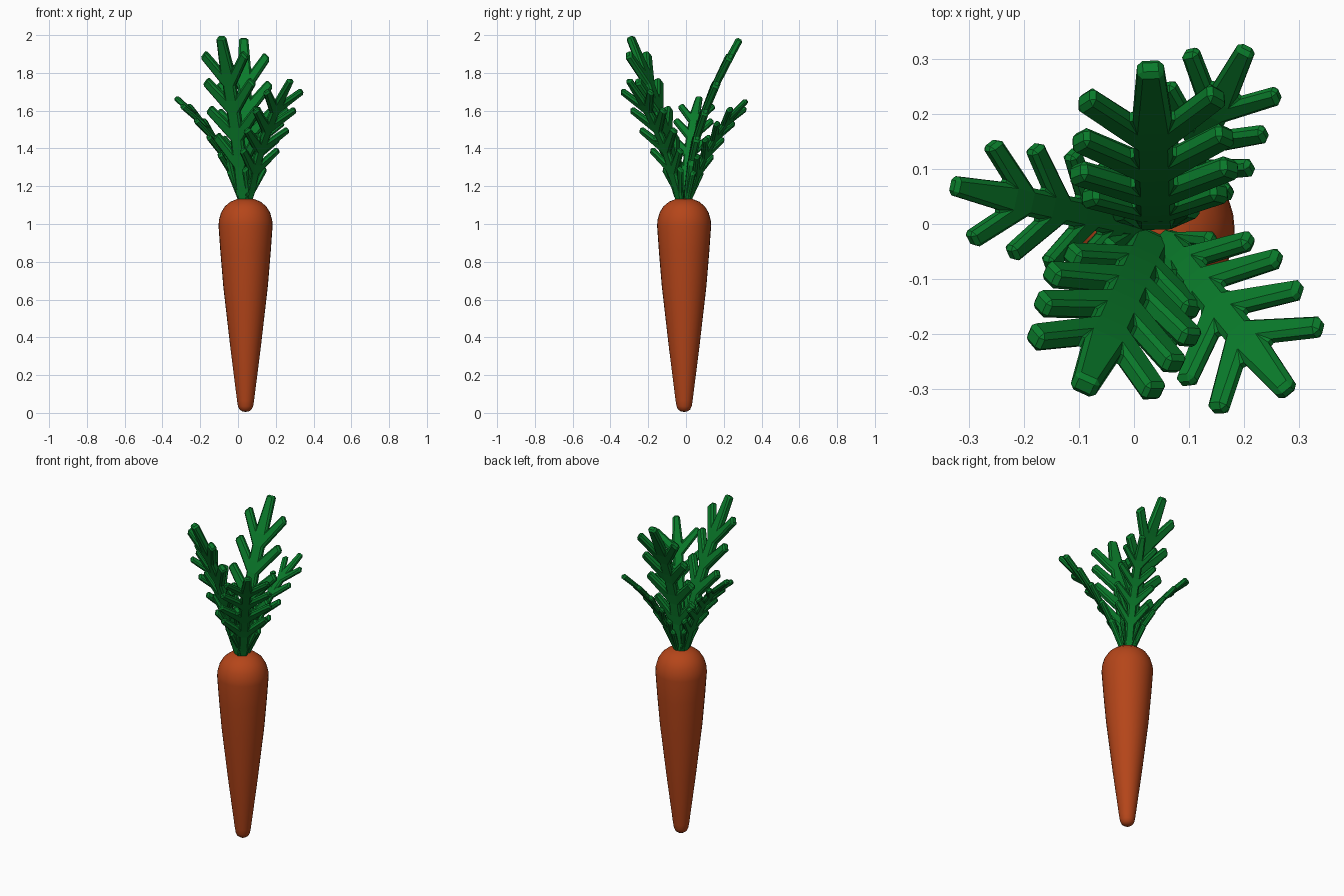
import bpy, bmesh, math
from mathutils import Vector

if "Cube" in bpy.data.objects:
    bpy.data.objects.remove(bpy.data.objects["Cube"])

CENTRE = Vector((0.04, -0.01, 0))


def material(name, colour):
    m = bpy.data.materials.new(name)
    m.diffuse_color = (*colour, 1)
    m.use_nodes = True
    m.node_tree.nodes["Principled BSDF"].inputs["Base Color"].default_value = m.diffuse_color
    return m


def make_object(name, bm, mat):
    bmesh.ops.recalc_face_normals(bm, faces=bm.faces)
    me = bpy.data.meshes.new(name)
    bm.to_mesh(me)
    bm.free()
    me.materials.append(mat)
    ob = bpy.data.objects.new(name, me)
    bpy.context.collection.objects.link(ob)
    return ob


orange = material("carrot_orange", (0.46, 0.06, 0.01))
green = material("leaf_green", (0.003, 0.20, 0.024))

# Root: lathed profile (radius, height)
profile = [(0, 0.005), (0.018, 0.008), (0.032, 0.018), (0.040, 0.035),
           (0.045, 0.065), (0.081, 0.35), (0.118, 0.67), (0.133, 0.85),
           (0.143, 0.99), (0.141, 1.02), (0.130, 1.06), (0.110, 1.093),
           (0.080, 1.118), (0.045, 1.132), (0, 1.136)]
bm = bmesh.new()
verts = [bm.verts.new(CENTRE + Vector((r, 0, z))) for r, z in profile]
edges = [bm.edges.new(pair) for pair in zip(verts, verts[1:])]
bmesh.ops.spin(bm, geom=verts + edges, cent=CENTRE, axis=(0, 0, 1),
               angle=math.tau, steps=32, use_duplicate=False)
bmesh.ops.remove_doubles(bm, verts=bm.verts, dist=0.0005)
root = make_object("carrot_root", bm, orange)
root.select_set(True)
bpy.context.view_layer.objects.active = root
bpy.ops.object.shade_smooth_by_angle(angle=math.radians(40))


# Leaf: curved midrib with five pairs of lobes and an end lobe
def leaf(name, tip, bend_out, bend_up, width):
    tip = Vector(tip)
    out = Vector((tip.x - CENTRE.x, tip.y - CENTRE.y, 0))
    side = Vector((-out.y, out.x, 0)).normalized()
    base = CENTRE + out.normalized() * 0.018 + Vector((0, 0, 1.10))
    rise = tip.z - base.z
    ctrl = base + out * bend_out + Vector((0, 0, rise * bend_up))
    size = (tip - base).length / 0.93

    bm = bmesh.new()

    def point(u, t):
        p = base * (1 - t) ** 2 + ctrl * 2 * t * (1 - t) + tip * t * t
        return bm.verts.new(p + side * u)

    def row(w, t):
        return point(-w * size, t), point(w * size, t)

    prev = row(0.02, 0)
    for centre, wide in zip((0.145, 0.285, 0.445, 0.61, 0.77),
                            (0.6, 1.0, 1.15, 1.1, 1)):
        low, high = row(0.036, centre - 0.055), row(0.036, centre + 0.045)
        bm.faces.new((prev[0], prev[1], low[1], low[0]))
        bm.faces.new((low[0], low[1], high[1], high[0]))
        for i, s in enumerate((-1, 1)):
            reach, ahead = width * wide, centre + 0.13
            a = point(s * reach, ahead - 0.02)
            b = point(s * (reach - 0.032 * size), ahead + 0.018)
            bm.faces.new((low[i], a, b, high[i]))
        prev = high
    end = row(0.024, 1)
    bm.faces.new((prev[0], prev[1], end[1], end[0]))

    ob = make_object(name, bm, green)
    solid = ob.modifiers.new("thickness", 'SOLIDIFY')
    solid.thickness = 0.038 * size
    solid.offset = 0
    bevel = ob.modifiers.new("chamfer", 'BEVEL')
    bevel.width = 0.012 * size
    bevel.segments = 1
    bevel.limit_method = 'ANGLE'
    bevel.angle_limit = math.radians(40)


leaf("leaf_back", (0.03, 0.285, 1.98), 0.0, 0.48, 0.138)
leaf("leaf_front", (-0.09, -0.295, 1.99), 0.26, 0.50, 0.138)
leaf("leaf_front_right", (0.28, -0.305, 1.765), 0.24, 0.56, 0.135)
leaf("leaf_back_right", (0.205, 0.32, 1.655), 0.25, 0.62, 0.102)
leaf("leaf_left", (-0.33, 0.07, 1.67), 0.23, 0.63, 0.102)
